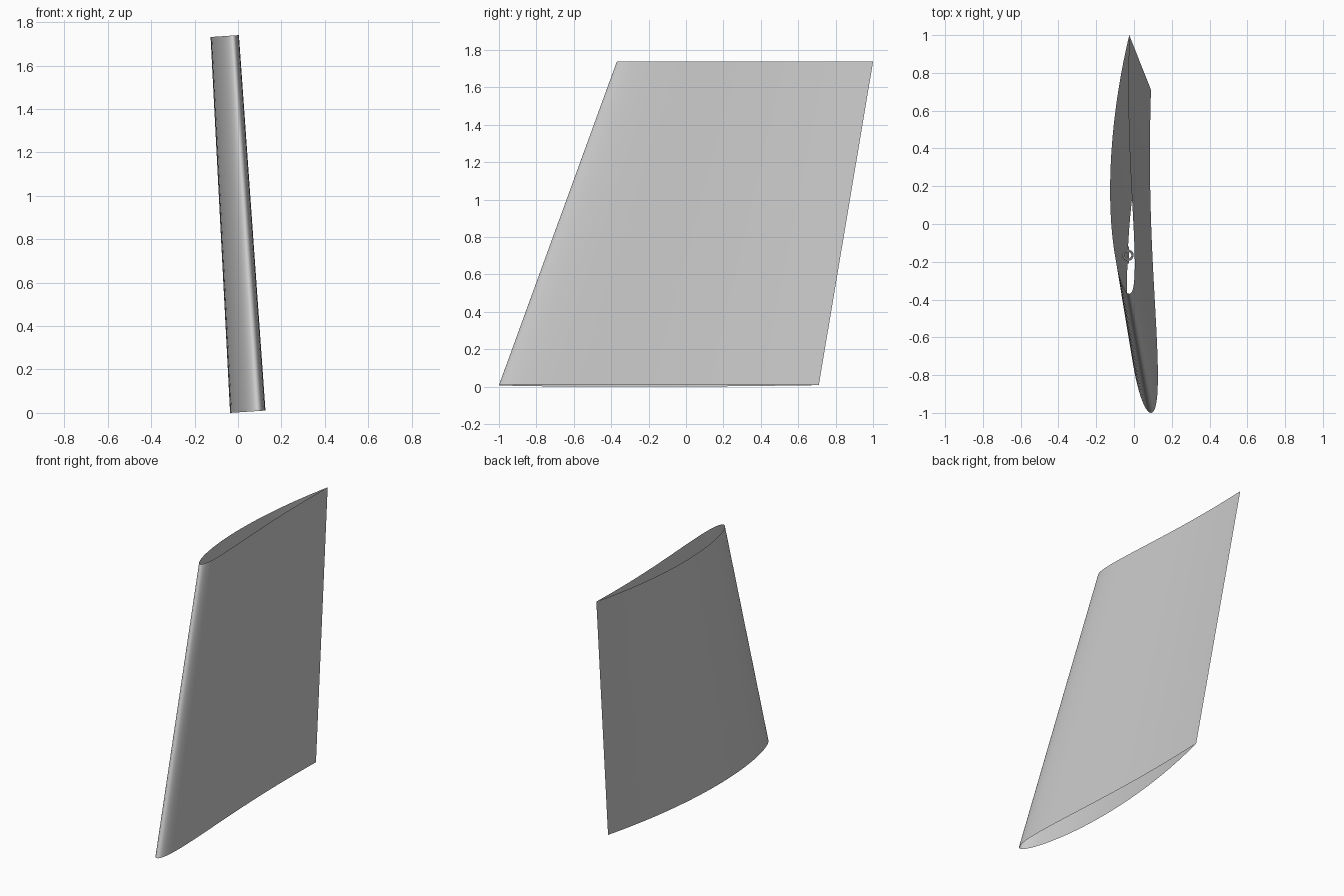
import bpy, bmesh, math
from mathutils import Vector

old = bpy.data.objects.get("Cube")
if old:
    bpy.data.objects.remove(old, do_unlink=True)


def make_material(name, colour):
    mat = bpy.data.materials.new(name)
    mat.use_nodes = True
    mat.diffuse_color = colour
    mat.node_tree.nodes["Principled BSDF"].inputs["Base Color"].default_value = colour
    return mat


GREY = make_material("light grey", (0.6, 0.6, 0.6, 1))

# Cambered airfoil: chord runs along y, thickness across x
CAMBER, CAMBER_POS, THICKNESS = 0.034, 0.5, 0.086
STEPS = 40


def camber(t):
    r = t / CAMBER_POS
    return CAMBER * (2 * r - r * r)


def half_thickness(t):
    return 5 * THICKNESS * (0.2969 * math.sqrt(t) - 0.126 * t - 0.3516 * t**2
                            + 0.2843 * t**3 - 0.1036 * t**4)


def airfoil():
    """Unit outline as (along chord, offset), trailing edge round to trailing edge."""
    stations = [(1 - math.cos(math.pi * i / STEPS)) / 2 for i in range(STEPS + 1)]
    lower = [(t, half_thickness(t) - camber(t)) for t in stations[1:-1]]
    upper = [(t, -half_thickness(t) - camber(t)) for t in stations[1:-1]]
    return [(1, 0)] + upper[::-1] + [(0, 0)] + lower


def section(bm, leading, chord, tilt):
    across = Vector((math.cos(tilt), 0, math.sin(tilt)))
    return [bm.verts.new(leading + Vector((0, t * chord, 0)) + across * (o * chord))
            for t, o in airfoil()]


# Wing skin: open tube between the root and tip sections
tilt = math.radians(3.8)
bm = bmesh.new()
root = section(bm, Vector((0.09, -1.0, 0.0085)), 1.71, tilt)
tip = section(bm, Vector((-0.025, -0.37, 1.738)), 1.37, tilt)
count = len(root)
for i in range(count):
    j = (i + 1) % count
    bm.faces.new((root[i], root[j], tip[j], tip[i]))
bmesh.ops.recalc_face_normals(bm, faces=bm.faces)
mesh = bpy.data.meshes.new("wing_skin")
bm.to_mesh(mesh)
bm.free()
mesh.materials.append(GREY)
wing = bpy.data.objects.new("wing_skin", mesh)
bpy.context.collection.objects.link(wing)
bpy.ops.object.select_all(action="DESELECT")
bpy.context.view_layer.objects.active = wing
wing.select_set(True)
bpy.ops.object.shade_smooth_by_angle(angle=math.radians(40))

# Small fitting hidden inside the wing
centre = (-0.032, -0.165, 0.87)
bpy.ops.mesh.primitive_torus_add(location=centre, major_radius=0.024, minor_radius=0.006,
                                 major_segments=20, minor_segments=8)
ring = bpy.context.object
ring.name = "inner_ring"
ring.data.materials.append(GREY)
bpy.ops.object.shade_smooth_by_angle()
bpy.ops.mesh.primitive_cylinder_add(location=centre, radius=0.005, depth=0.09, vertices=12,
                                    rotation=(math.pi / 2, 0, 0))
pin = bpy.context.object
pin.name = "inner_pin"
pin.data.materials.append(GREY)
bpy.ops.object.shade_smooth_by_angle()
